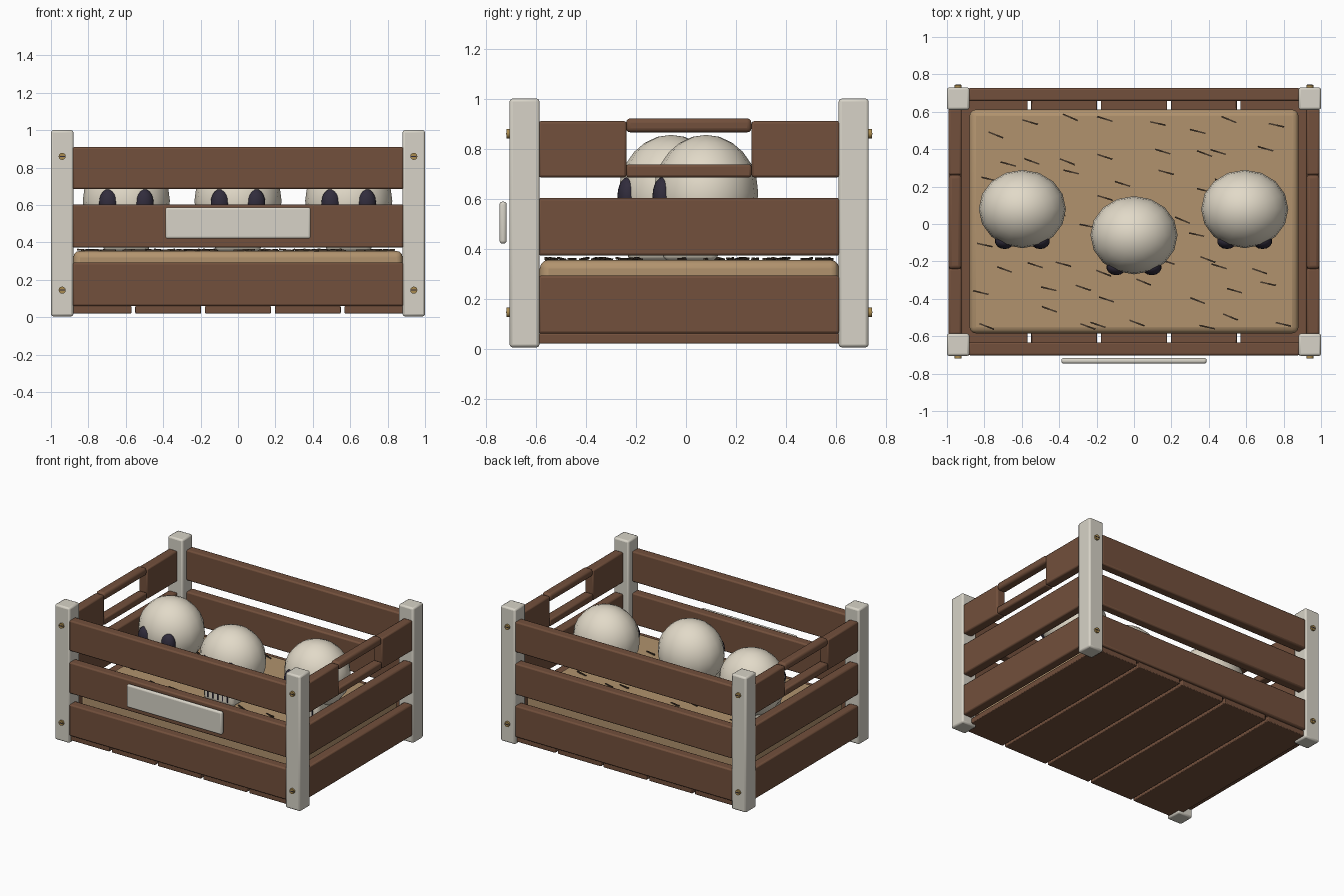
import bpy, math, random

if "Cube" in bpy.data.objects:
    bpy.data.objects.remove(bpy.data.objects["Cube"])

random.seed(4)


def material(name, r, g, b):
    m = bpy.data.materials.new(name)
    m.diffuse_color = (r, g, b, 1)
    m.use_nodes = True
    m.node_tree.nodes["Principled BSDF"].inputs["Base Color"].default_value = m.diffuse_color
    return m


WOOD = material("brown_wood", 0.17, 0.08, 0.045)
PALE = material("pale_paint", 0.68, 0.65, 0.57)
STRAW = material("straw", 0.44, 0.29, 0.155)
STRAND = material("dark_straw", 0.06, 0.04, 0.025)
BONE = material("bone", 0.76, 0.70, 0.58)
DARK = material("dark_socket", 0.03, 0.025, 0.045)
BRASS = material("brass", 0.40, 0.26, 0.08)

YC = 0.0125  # crate centre in y (the sign sticks out in front)


def finish(ob, name, mat, angle=35):
    ob.name = name
    ob.data.materials.append(mat)
    bpy.ops.object.shade_smooth_by_angle(angle=math.radians(angle))
    return ob


def box(name, x, y, z, mat, bevel=0.01, segments=2):
    """Bevelled box from (min, max) pairs on each axis."""
    mid = [(a + b) / 2 for a, b in (x, y, z)]
    bpy.ops.mesh.primitive_cube_add(size=1, location=mid)
    ob = bpy.context.object
    ob.scale = [b - a for a, b in (x, y, z)]
    bpy.ops.object.transform_apply(location=False, rotation=False, scale=True)
    if bevel:
        mod = ob.modifiers.new("bevel", 'BEVEL')
        mod.width = bevel
        mod.segments = segments
    return finish(ob, name, mat)


def ball(name, loc, radii, mat, segments=16, rings=12):
    bpy.ops.mesh.primitive_uv_sphere_add(segments=segments, ring_count=rings, location=loc)
    ob = bpy.context.object
    ob.scale = radii
    bpy.ops.object.transform_apply(location=False, rotation=False, scale=True)
    return finish(ob, name, mat, 60)


def span(centre, size):
    return centre - size / 2, centre + size / 2


# Corner posts
for sx in (-1, 1):
    for sy in (-1, 1):
        box("corner_post", span(sx * 0.94, 0.12), span(YC + sy * 0.658, 0.12),
            (0.005, 1.0), PALE, 0.012)

# Front and back slats
LEVELS = [(0.06, 0.292), (0.372, 0.603), (0.685, 0.91)]
for sy in (-1, 1):
    for z in LEVELS:
        box("long_slat", (-0.885, 0.885), span(YC + sy * 0.68, 0.07), z, WOOD)

# Side slats, the top one split around a hand hole
for sx in (-1, 1):
    x = span(sx * 0.957, 0.07)
    for z in LEVELS[:2]:
        box("side_slat", x, (-0.59, 0.615), z, WOOD)
    for sy in (-1, 1):
        box("side_slat_end", x, sorted((YC + sy * 0.25, YC + sy * 0.603)), LEVELS[2], WOOD)
    box("handle_lower_strip", x, (-0.24, 0.262), (0.685, 0.737), WOOD)
    box("handle_bar", x, (-0.24, 0.262), (0.865, 0.921), WOOD, 0.018, 3)

# Floor boards
for i in range(-2, 3):
    box("floor_board", span(i * 0.373, 0.353), (-0.685, 0.71), (0.02, 0.06), WOOD, 0.005)

# Straw filling with loose strands on top
box("straw_bed", (-0.88, 0.88), (-0.585, 0.612), (0.06, 0.355), STRAW, 0.035, 3)
for i in range(8):
    for j in range(8):
        px = -0.74 + i * 0.21 + random.uniform(-0.09, 0.09)
        py = -0.50 + j * 0.145 + random.uniform(-0.06, 0.06)
        strand = box("straw_strand", (px - 0.042, px + 0.042), (py - 0.004, py + 0.004),
                     (0.354, 0.363), STRAND, 0)
        strand.rotation_euler = (0, random.uniform(-0.1, 0.1), random.uniform(-0.4, -0.2))

# Skulls: cranium, jaw, eye sockets, nose and tooth gaps
for x, y in ((-0.597, 0.08), (0, -0.06), (0.592, 0.08)):
    ball("cranium", (x, y, 0.622), (0.233, 0.209, 0.233), BONE)
    box("jaw", span(x, 0.25), (y - 0.175, y + 0.05), (0.352, 0.50), BONE, 0.03, 3)
    for s in (-1, 1):
        ball("eye_socket", (x + s * 0.095, y - 0.172, 0.612), (0.052, 0.042, 0.074), DARK, 14, 10)
    bpy.ops.mesh.primitive_cone_add(vertices=4, radius1=0.032, depth=0.06,
                                    location=(x, y - 0.165, 0.53))
    finish(bpy.context.object, "nose_hole", DARK)
    for k in range(-2, 3):
        box("tooth_gap", span(x + k * 0.04, 0.008), (y - 0.18, y - 0.165),
            (0.385, 0.455), DARK, 0)

# Name plate on the front, left blank
box("sign_plate", (-0.388, 0.388), (-0.746, -0.717), (0.42, 0.588), PALE, 0.012, 3)

# Screws with a slot on the front and back of each post
for sx in (-1, 1):
    for sy in (-1, 1):
        for z in (0.145, 0.86):
            y = YC + sy * 0.723
            bpy.ops.mesh.primitive_cylinder_add(vertices=12, radius=0.019, depth=0.016,
                                                location=(sx * 0.94, y, z),
                                                rotation=(math.pi / 2, 0, 0))
            finish(bpy.context.object, "screw_head", BRASS)
            box("screw_slot", span(sx * 0.94, 0.028), span(y + sy * 0.007, 0.005),
                span(z, 0.006), DARK, 0)
